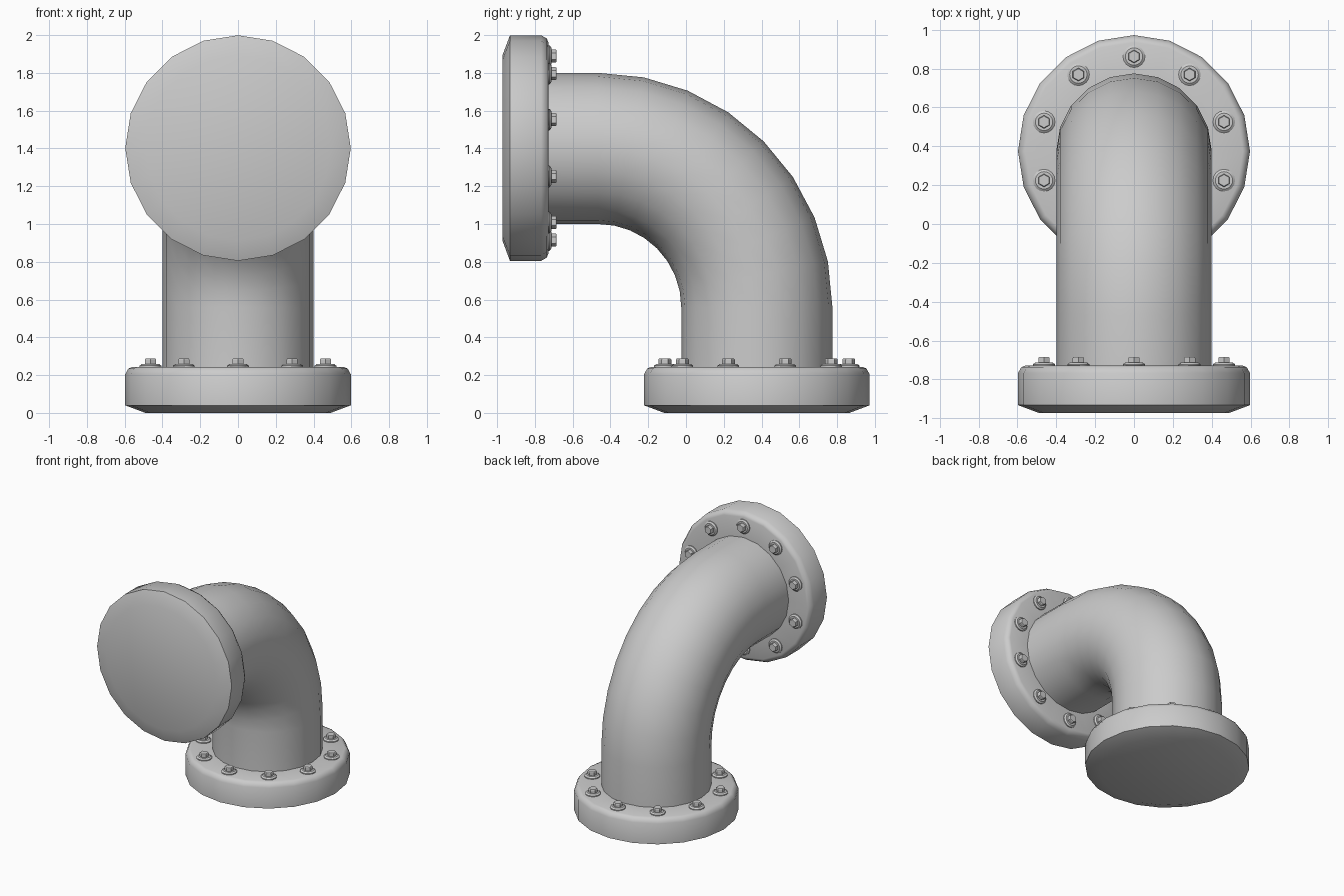
import bpy
import bmesh
from math import sin, cos, pi, radians
from mathutils import Matrix, Vector

cube = bpy.data.objects.get("Cube")
if cube:
    bpy.data.objects.remove(cube, do_unlink=True)

SIDES = 20
PIPE_R, BEND_R = 0.4, 0.84
BEND_Y, BEND_Z = -0.465, 0.56

grey = bpy.data.materials.new("grey_metal")
grey.use_nodes = True
grey.diffuse_color = (0.6, 0.6, 0.6, 1)
grey.node_tree.nodes["Principled BSDF"].inputs["Base Color"].default_value = (0.6, 0.6, 0.6, 1)


def finish(name, bm, matrix=Matrix(), angle=45):
    bmesh.ops.recalc_face_normals(bm, faces=bm.faces)
    mesh = bpy.data.meshes.new(name)
    bm.to_mesh(mesh)
    bm.free()
    mesh.materials.append(grey)
    obj = bpy.data.objects.new(name, mesh)
    obj.matrix_world = matrix
    bpy.context.collection.objects.link(obj)
    bpy.ops.object.select_all(action='DESELECT')
    obj.select_set(True)
    bpy.context.view_layer.objects.active = obj
    bpy.ops.object.shade_smooth_by_angle(angle=radians(angle))
    return obj


def skin(bm, rings):
    """Join vertex rings into a capped tube."""
    for a, b in zip(rings, rings[1:]):
        n = len(a)
        for i in range(n):
            j = (i + 1) % n
            bm.faces.new((a[i], a[j], b[j], b[i]))
    bm.faces.new(rings[0])
    bm.faces.new(rings[-1])


def lathe(bm, profile, sides, centre=(0, 0)):
    """Turn (radius, height) points around a vertical axis."""
    rings = []
    for r, z in profile:
        rings.append([bm.verts.new((centre[0] + r * sin(2 * pi * i / sides),
                                    centre[1] + r * cos(2 * pi * i / sides), z))
                      for i in range(sides)])
    skin(bm, rings)


def flange(prefix, matrix):
    # Disc with a bevelled outer face and a softened inner rim
    bm = bmesh.new()
    lathe(bm, [(0.49, 0), (0.597, 0.04), (0.597, 0.205), (0.58, 0.235), (0.56, 0.243),
               (0.36, 0.243)], SIDES)
    finish(prefix + "_flange", bm, matrix, 50)
    # Ring of ten washers and hexagonal bolts
    washers, heads = bmesh.new(), bmesh.new()
    for k in range(10):
        a = 2 * pi * k / 10
        centre = (0.487 * sin(a), 0.487 * cos(a))
        lathe(washers, [(0.057, 0.235), (0.057, 0.25), (0.045, 0.259)], 16, centre)
        lathe(heads, [(0.034, 0.24), (0.034, 0.282), (0.03, 0.287)], 6, centre)
    finish(prefix + "_washers", washers, matrix, 30)
    finish(prefix + "_bolt_heads", heads, matrix, 20)


# Elbow pipe: straight stub, quarter bend, straight stub
bm = bmesh.new()
stations = [(Vector((0, BEND_Y + BEND_R, 0.2)), 0)]
for s in range(9):
    t = (pi / 2) * s / 8
    stations.append((Vector((0, BEND_Y + BEND_R * cos(t), BEND_Z + BEND_R * sin(t))), t))
stations.append((Vector((0, -0.78, BEND_Z + BEND_R)), pi / 2))
rings = []
for centre, t in stations:
    out = Vector((0, cos(t), sin(t)))
    rings.append([bm.verts.new(centre + PIPE_R * (out * cos(2 * pi * i / SIDES)
                               + Vector((1, 0, 0)) * sin(2 * pi * i / SIDES)))
                  for i in range(SIDES)])
skin(bm, rings)
finish("elbow_pipe", bm)

# Base flange lies flat, front flange stands upright facing forwards
flange("base", Matrix.Translation((0, BEND_Y + BEND_R, 0)))
flange("front", Matrix.Translation((0, -0.972, BEND_Z + BEND_R + 0.002))
       @ Matrix.Rotation(pi, 4, 'Z') @ Matrix.Rotation(pi / 2, 4, 'X'))
